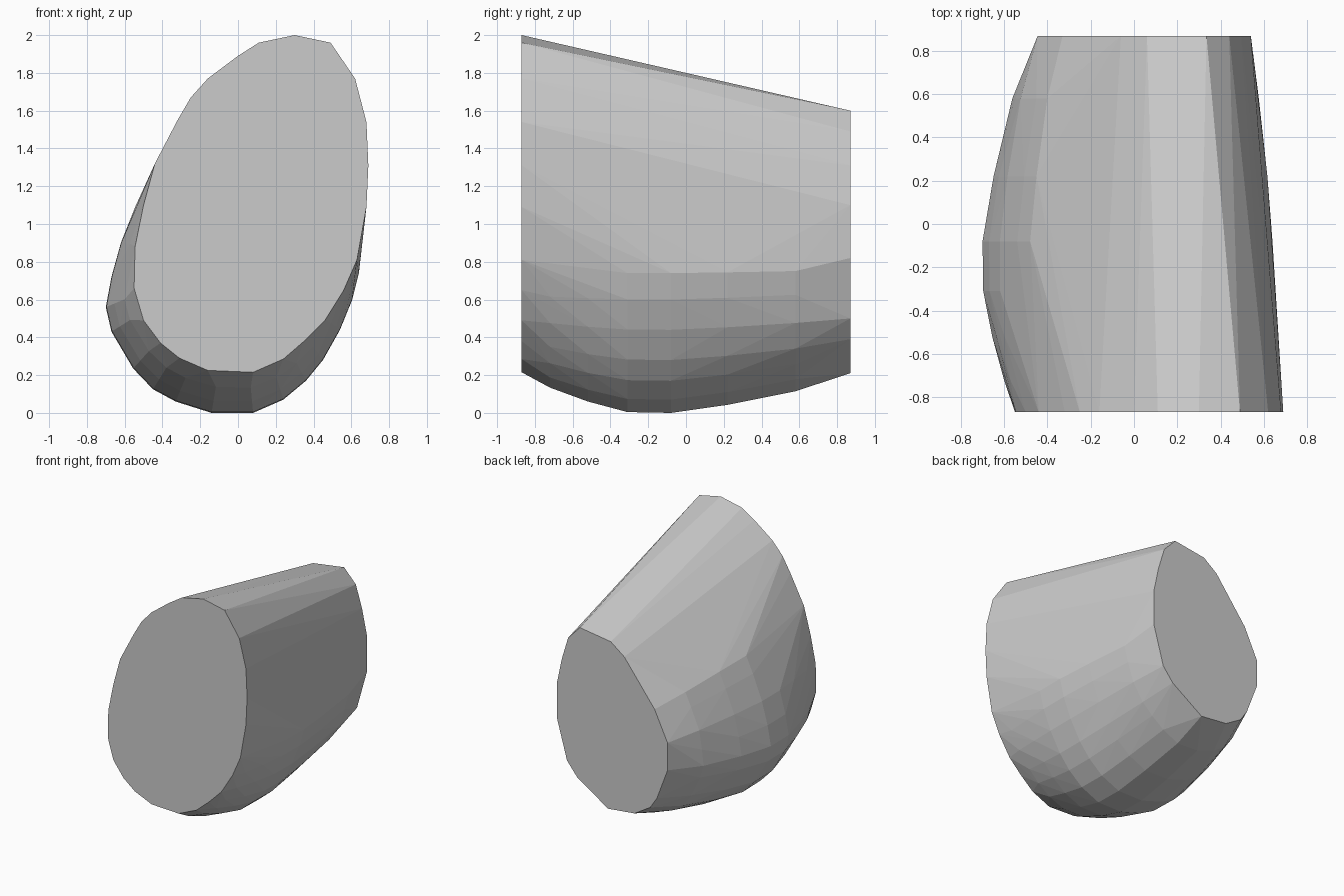
import bpy, bmesh, math

if "Cube" in bpy.data.objects:
    bpy.data.objects.remove(bpy.data.objects["Cube"])

# Front outline (x, z) at y = -0.87
FRONT = [(.30, 2.0), (.49, 1.96), (.62, 1.77), (.68, 1.54), (.69, 1.31), (.68, 1.09),
         (.63, .81), (.56, .65), (.46, .49), (.35, .38), (.24, .285), (.08, .215),
         (-.16, .225), (-.31, .29), (-.41, .37), (-.50, .49), (-.55, .66), (-.545, .88),
         (-.50, 1.10), (-.44, 1.32), (-.32, 1.55), (-.25, 1.67), (-.16, 1.77),
         (0, 1.89), (.11, 1.96)]
# Back outline at y = 0.87
BACK = [(.335, 1.6), (.44, 1.49), (.495, 1.31), (.54, 1.10), (.54, .82), (.45, .50),
        (.36, .39), (.085, .21), (-.15, .235), (-.29, .32), (-.35, .41), (-.445, .66),
        (-.445, .88), (-.33, 1.12), (-.06, 1.47), (.06, 1.56)]
# Widest lower arc, around the middle
BELLY = [(.64, .74), (.605, .60), (.54, .44), (.45, .28), (.36, .17), (.24, .07),
         (.08, 0), (-.14, 0), (-.33, .06), (-.45, .125), (-.555, .235), (-.67, .43),
         (-.70, .56), (-.67, .72), (-.62, .90), (-.54, 1.10), (-.48, 1.23)]
CX, CZ = 0.0, 0.85


def on_outline(outline, p):
    """Point where the ray from the centre through p meets a convex outline."""
    dx, dz = p[0] - CX, p[1] - CZ
    best = 1e9
    for (ax, az), (bx, bz) in zip(outline, outline[1:] + outline[:1]):
        ex, ez = bx - ax, bz - az
        den = dx * ez - dz * ex
        if abs(den) > 1e-9:
            t = ((ax - CX) * ez - (az - CZ) * ex) / den
            if 0 < t < best:
                best = t
    return CX + dx * best, CZ + dz * best


bm = bmesh.new()
for outline, y in ((FRONT, -.87), (BACK, .87)):
    for x, z in outline:
        bm.verts.new((x, y, z))

# Belly rings: blend from the end outline towards the widest arc
for y, w, end in ((-.72, .38, FRONT), (-.52, .72, FRONT), (-.31, .98, FRONT),
                  (-.08, 1, BACK), (.22, .80, BACK), (.58, .46, BACK)):
    for p in BELLY:
        q = on_outline(end, p)
        bm.verts.new((q[0] + (p[0] - q[0]) * w, y, q[1] + (p[1] - q[1]) * w))

# Faceted convex skin with clean flat ends
bmesh.ops.convex_hull(bm, input=bm.verts[:])
bmesh.ops.delete(bm, geom=[v for v in bm.verts if not v.link_faces], context='VERTS')
bmesh.ops.dissolve_limit(bm, angle_limit=math.radians(1),
                         verts=bm.verts[:], edges=bm.edges[:])
bmesh.ops.recalc_face_normals(bm, faces=bm.faces[:])
mesh = bpy.data.meshes.new("faceted_stone")
bm.to_mesh(mesh)
bm.free()
bpy.context.collection.objects.link(bpy.data.objects.new("faceted_stone", mesh))
